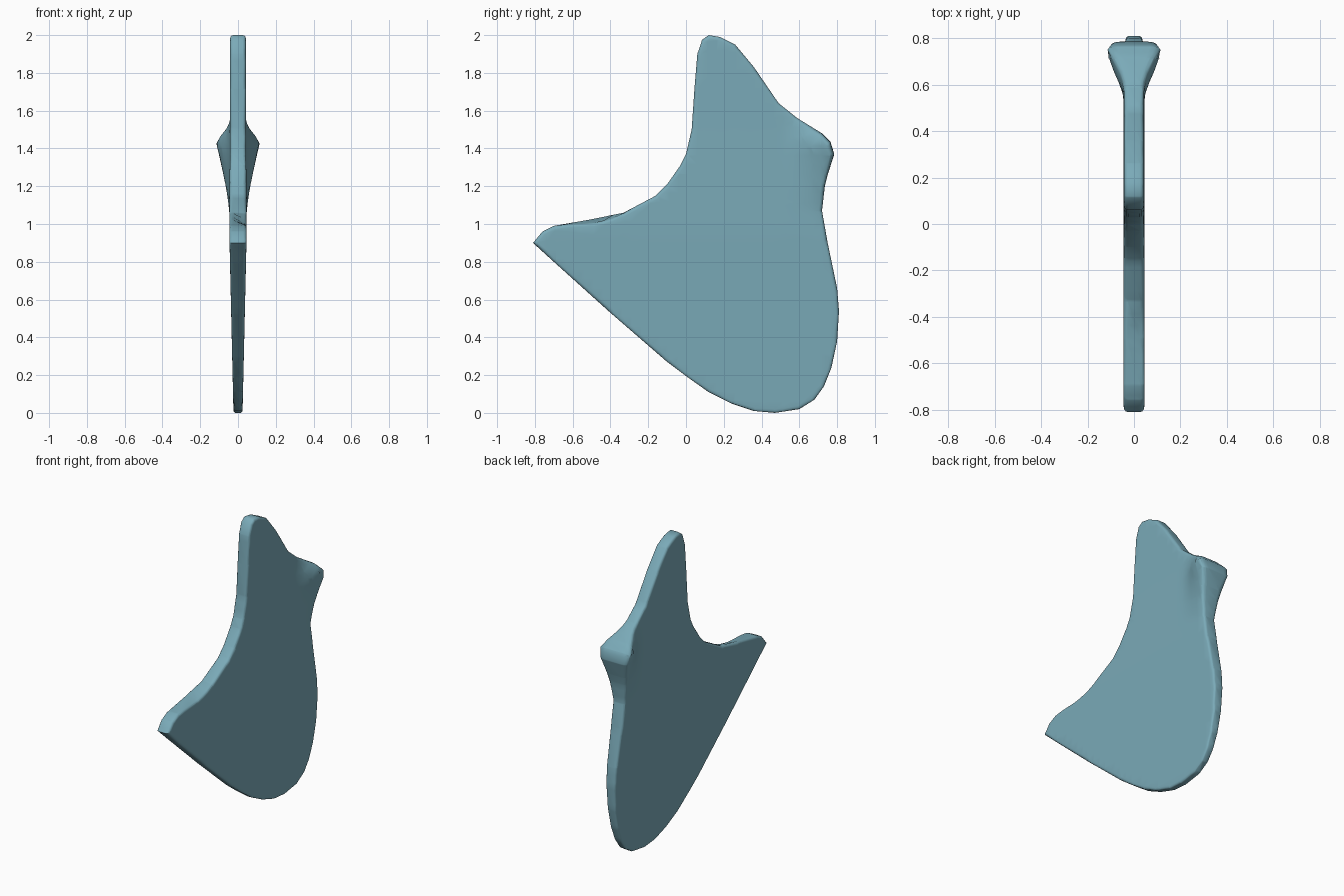
import bpy, bmesh

if "Cube" in bpy.data.objects:
    bpy.data.objects.remove(bpy.data.objects["Cube"])

# Side outline of the plate as (y, z), starting at the front tip
OUTLINE = [(-0.81, 0.90), (-0.76, 0.96), (-0.70, 0.99), (-0.5, 1.025), (-0.33, 1.06),
           (-0.16, 1.15), (-0.1, 1.21), (-0.03, 1.31), (0, 1.37), (0.03, 1.5),
           (0.045, 1.72), (0.06, 1.9), (0.085, 1.975), (0.12, 2.0), (0.18, 1.99),
           (0.26, 1.95), (0.36, 1.83), (0.49, 1.64), (0.59, 1.56), (0.72, 1.48),
           (0.765, 1.435), (0.785, 1.37), (0.75, 1.26), (0.735, 1.2), (0.72, 1.07),
           (0.75, 0.9), (0.80, 0.66), (0.81, 0.54), (0.8, 0.38), (0.77, 0.24),
           (0.73, 0.14), (0.68, 0.07), (0.6, 0.02), (0.47, 0.0), (0.36, 0.01),
           (0.24, 0.05), (0.12, 0.11), (0, 0.195), (-0.1, 0.27), (-0.4, 0.53),
           (-0.7, 0.80)]
HALF = 0.045


def ramp(a, b, v):
    t = max(0.0, min(1.0, (v - a) / (b - a)))
    return t * t * (3 - 2 * t)


def linear(a, b, v):
    return max(0.0, min(1.0, (v - a) / (b - a)))


def half_width(y, z):
    """Plate thins toward the bottom and flares at the rear knob."""
    base = 0.024 + 0.022 * linear(0, 0.95, z) - 0.004 * linear(1.0, 1.5, z)
    rise = linear(1.57, 1.43, z) if z > 1.43 else linear(1.05, 1.43, z) ** 1.3
    return base + 0.073 * ramp(0.52, 0.75, y) * rise


bm = bmesh.new()

# Solid plate
face = bm.faces.new([bm.verts.new((-HALF, y, z)) for y, z in OUTLINE])
ext = bmesh.ops.extrude_face_region(bm, geom=[face], use_keep_orig=True)
for v in ext["geom"]:
    if isinstance(v, bmesh.types.BMVert):
        v.co.x = HALF
bmesh.ops.recalc_face_normals(bm, faces=bm.faces[:])

# Rounded rim
rim = [e for e in bm.edges if abs(e.verts[0].co.x - e.verts[1].co.x) < 1e-6]
bmesh.ops.bevel(bm, geom=rim, offset=0.018, segments=3, profile=0.5, affect='EDGES')

# Cut the sides into a grid so they can be shaped
bmesh.ops.triangulate(bm, faces=bm.faces[:])
for axis, start, stop in ((1, -0.8, 0.8), (2, 0.05, 1.95)):
    no = (0, 1, 0) if axis == 1 else (0, 0, 1)
    p = start + 0.013
    while p < stop:
        co = [0, 0, 0]
        co[axis] = p
        bmesh.ops.bisect_plane(bm, geom=bm.verts[:] + bm.edges[:] + bm.faces[:],
                               dist=1e-5, plane_co=co, plane_no=no)
        p += 0.05

# Taper, rear flare and the slight scoop along the front ledge
for v in bm.verts:
    y, z = v.co.y, v.co.z
    v.co.x *= half_width(y, z) / HALF
    if v.co.x > 0 and z > 0.95 and -0.68 < y < -0.3:
        v.co.z -= 0.02 * ramp(-0.68, -0.48, y) * ramp(-0.3, -0.42, y)

bmesh.ops.recalc_face_normals(bm, faces=bm.faces[:])
mesh = bpy.data.meshes.new("curved_plate")
bm.to_mesh(mesh)
bm.free()
plate = bpy.data.objects.new("curved_plate", mesh)
bpy.context.collection.objects.link(plate)

# Single muted blue colour
mat = bpy.data.materials.new("muted_teal_blue")
mat.diffuse_color = (0.195, 0.402, 0.479, 1)
mat.use_nodes = True
mat.node_tree.nodes["Principled BSDF"].inputs["Base Color"].default_value = mat.diffuse_color
mesh.materials.append(mat)

bpy.context.view_layer.objects.active = plate
plate.select_set(True)
bpy.ops.object.shade_smooth_by_angle(angle=0.9)
